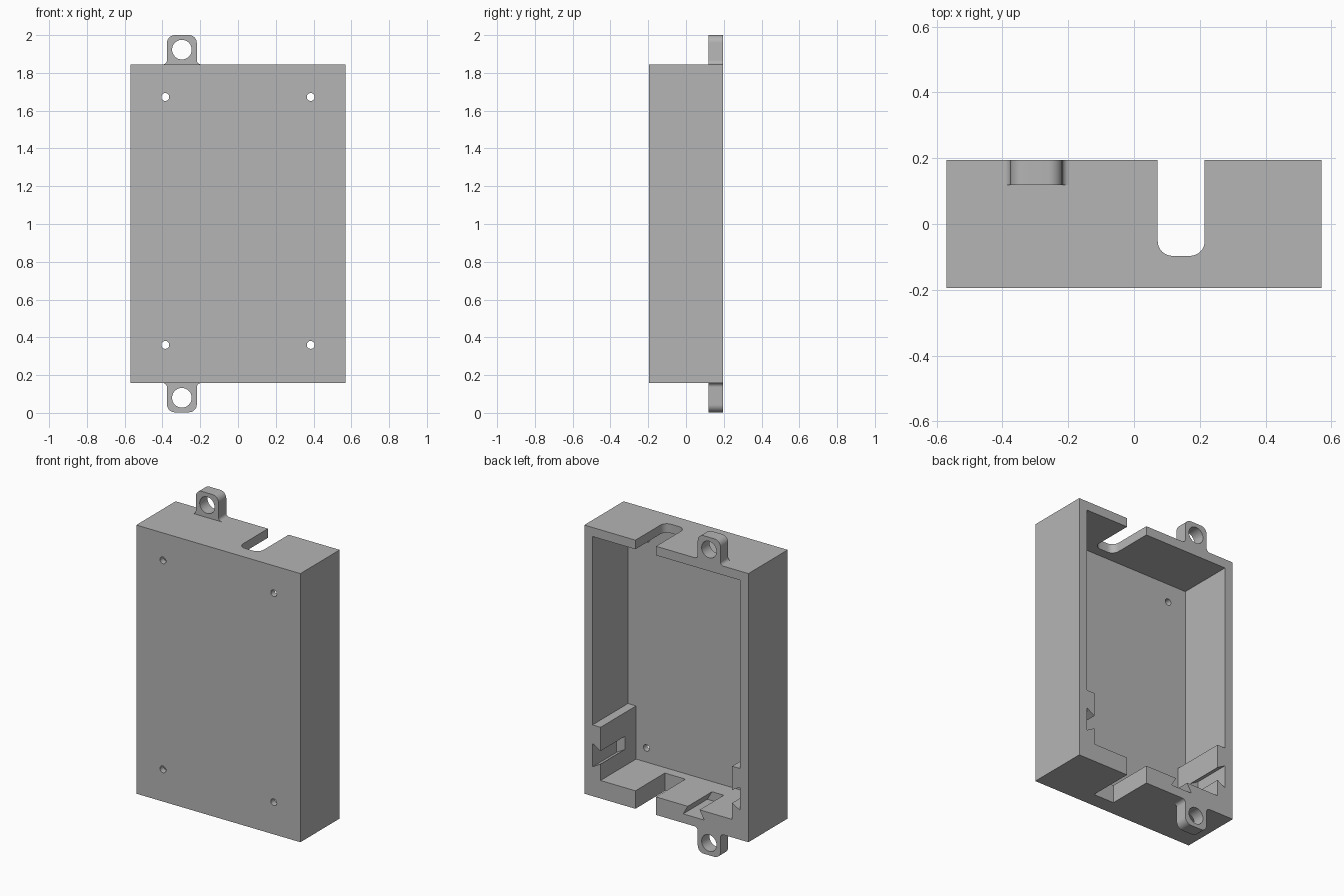
import bpy
import bmesh
from math import cos, sin, pi, radians
from mathutils import Matrix

cube = bpy.data.objects.get("Cube")
if cube:
    bpy.data.objects.remove(cube, do_unlink=True)

# Overall sizes
W, BACK, FRONT = 0.57, 0.195, -0.195     # half width, back and front faces
BOTTOM, TOP = 0.158, 1.845
WALL, FLOOR_Y = 0.057, -0.157
LEDGE = 0.056                            # extra thickness of the lower walls
LEDGE_Z = 0.605
TAB_X = -0.297
OVER = 0.3                               # cutters run past the open back

grey = bpy.data.materials.new("plain grey")
grey.diffuse_color = (0.46, 0.46, 0.46, 1)
grey.use_nodes = True
grey.node_tree.nodes["Principled BSDF"].inputs["Base Color"].default_value = (0.46, 0.46, 0.46, 1)


def prism(name, outline, lo, hi, along="Y"):
    """Extrude an outline: (x, z) along Y or (x, y) along Z."""
    bm = bmesh.new()
    place = (lambda a, b: (a, lo, b)) if along == "Y" else (lambda a, b: (a, b, lo))
    face = bm.faces.new([bm.verts.new(place(a, b)) for a, b in outline])
    new = bmesh.ops.extrude_face_region(bm, geom=[face])["geom"]
    shift = (0, hi - lo, 0) if along == "Y" else (0, 0, hi - lo)
    bmesh.ops.translate(bm, vec=shift, verts=[g for g in new if isinstance(g, bmesh.types.BMVert)])
    bmesh.ops.recalc_face_normals(bm, faces=bm.faces)
    mesh = bpy.data.meshes.new(name)
    bm.to_mesh(mesh)
    bm.free()
    mesh.materials.append(grey)
    obj = bpy.data.objects.new(name, mesh)
    bpy.context.collection.objects.link(obj)
    return obj


def arc(cx, cz, r, start, end, steps=8):
    angles = [radians(start + (end - start) * i / steps) for i in range(steps + 1)]
    return [(cx + r * cos(a), cz + r * sin(a)) for a in angles]


def rect(x0, x1, z0, z1):
    return [(x0, z0), (x1, z0), (x1, z1), (x0, z1)]


def circle(x, z, r, steps=32):
    return arc(x, z, r, 0, 360, steps)[:-1]


def cut(target, cutters):
    """Subtract each cutter, bake the result and remove the cutters."""
    for c in cutters:
        c.hide_render = True
        mod = target.modifiers.new(c.name, "BOOLEAN")
        mod.operation, mod.solver, mod.object = "DIFFERENCE", "EXACT", c
    graph = bpy.context.evaluated_depsgraph_get()
    graph.update()
    mesh = bpy.data.meshes.new_from_object(target.evaluated_get(graph))
    target.modifiers.clear()
    target.data = mesh
    mesh.materials.clear()
    mesh.materials.append(grey)
    for c in cutters:
        bpy.data.objects.remove(c, do_unlink=True)


def finish(obj):
    bpy.ops.object.select_all(action="DESELECT")
    obj.select_set(True)
    bpy.context.view_layer.objects.active = obj
    bpy.ops.object.shade_smooth_by_angle(angle=radians(30))


# Case: a tray open at the back, with thicker walls in its lower part
case = prism("case", rect(-W, W, BOTTOM, TOP), FRONT, BACK)
wide, narrow = W - WALL, W - WALL - LEDGE
ledge_top = BOTTOM + WALL + LEDGE
half = [(narrow, ledge_top), (narrow, LEDGE_Z), (wide, LEDGE_Z), (wide, TOP - WALL)]
cavity = half + [(-x, z) for x, z in reversed(half)]
cutters = [prism("cavity_cutter", cavity, FLOOR_Y, OVER)]

# Dovetail grooves in both side ledges and the bottom ledge
mouth, root, lip = 0.041, 0.073, 0.01
groove = [(-root, 0), (root, 0), (mouth, LEDGE), (mouth, LEDGE + lip), (-mouth, LEDGE + lip), (-mouth, LEDGE)]
GROOVE_Z, GROOVE_X, GROOVE_END = 0.415, -0.19, -0.045
for side in (-1, 1):
    outline = [(side * (wide - d), GROOVE_Z + t) for t, d in groove]
    cutters.append(prism("side_groove_cutter", outline, GROOVE_END, OVER))
outline = [(GROOVE_X + t, BOTTOM + WALL + d) for t, d in groove]
cutters.append(prism("bottom_groove_cutter", outline, GROOVE_END, OVER))

# Cable slots: rounded through the top wall, square through the bottom
SLOT = (0.072, 0.215)
SLOT_END, R = -0.097, 0.045
rounded = (arc(SLOT[0] + R, SLOT_END + R, R, 180, 270)
           + arc(SLOT[1] - R, SLOT_END + R, R, 270, 360)
           + [(SLOT[1], OVER), (SLOT[0], OVER)])
cutters.append(prism("top_slot_cutter", rounded, TOP - 0.1, TOP + 0.1, "Z"))
cutters.append(prism("bottom_slot_cutter", rect(*SLOT, SLOT_END, OVER), BOTTOM - 0.1, ledge_top + 0.05, "Z"))

# Four screw holes through the front plate
for x in (-0.385, 0.385):
    for z in (0.36, 1.672):
        cutters.append(prism("screw_hole_cutter", circle(x, z, 0.021, 24), FRONT - 0.1, FLOOR_Y + 0.05))
cut(case, cutters)
finish(case)

# Mounting tabs with flared bases, mirrored above and below the case
TAB_W, TAB_H, FLARE, CORNER = 0.079, 0.155, 0.022, 0.042
half = (arc(TAB_W + FLARE, FLARE, FLARE, 270, 180)
        + arc(TAB_W - CORNER, TAB_H - CORNER, CORNER, 0, 90))
profile = half + [(-x, z) for x, z in reversed(half)]
for name, base, sign in (("top_tab", TOP, 1), ("bottom_tab", BOTTOM, -1)):
    tab = prism(name, [(TAB_X + x, base + sign * z) for x, z in profile], 0.118, BACK)
    hole = prism("tab_hole_cutter", circle(TAB_X, base + sign * 0.078, 0.052), 0, OVER)
    cut(tab, [hole])
    finish(tab)
